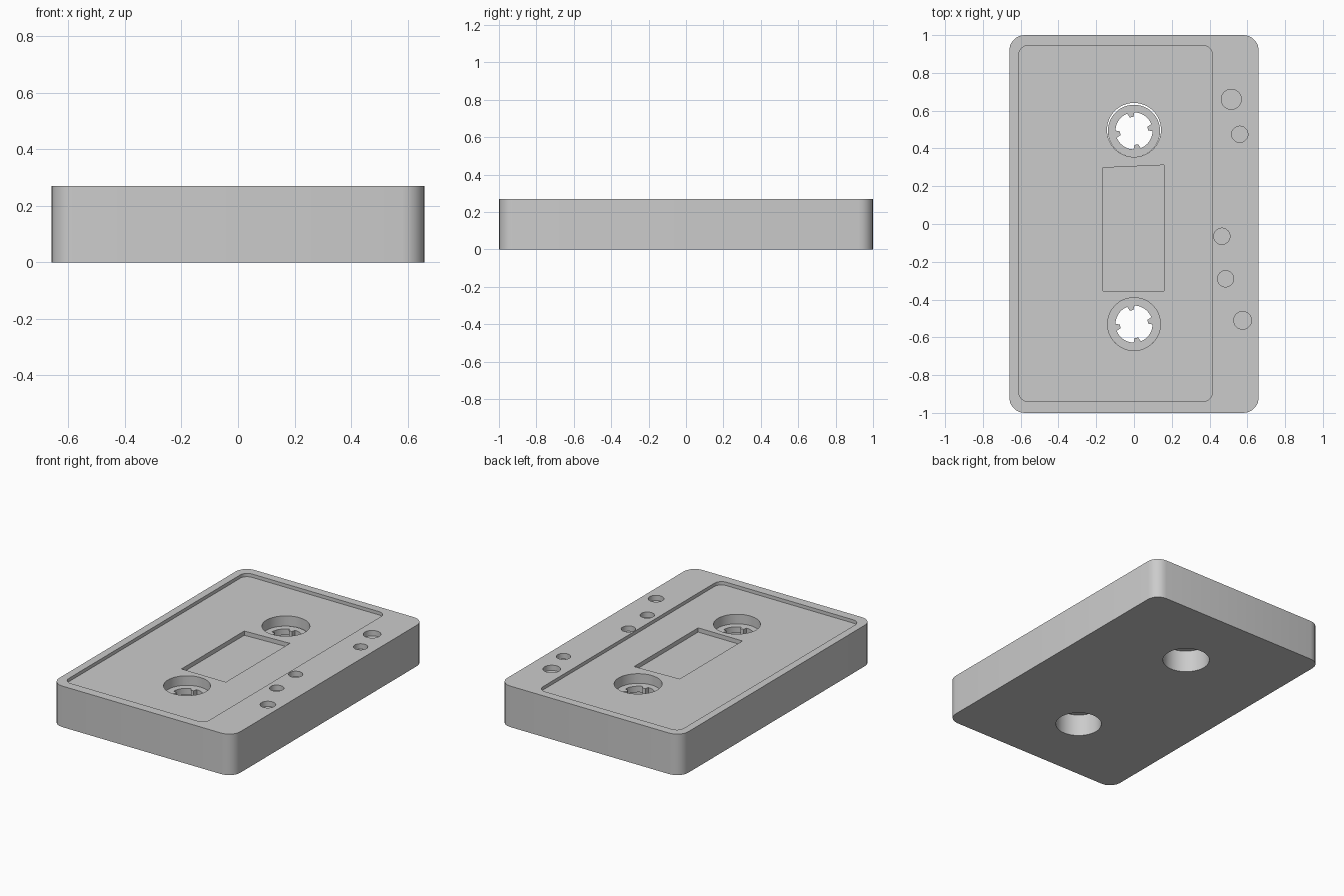
import bpy, bmesh
from math import cos, sin, pi, radians

if "Cube" in bpy.data.objects:
    bpy.data.objects.remove(bpy.data.objects["Cube"])

H = 0.27
LABEL_Z = 0.248


def circle(cx, cy, r, n=48):
    return [(cx + r * cos(2 * pi * i / n), cy + r * sin(2 * pi * i / n)) for i in range(n)]


def rounded_rect(x0, x1, y0, y1, r, seg=6):
    pts = []
    for cx, cy, start in ((x1 - r, y1 - r, 0), (x0 + r, y1 - r, 90),
                          (x0 + r, y0 + r, 180), (x1 - r, y0 + r, 270)):
        for i in range(seg + 1):
            a = radians(start + 90 * i / seg)
            pts.append((cx + r * cos(a), cy + r * sin(a)))
    return pts


def prism(name, outline, z0, z1):
    bm = bmesh.new()
    low = [bm.verts.new((x, y, z0)) for x, y in outline]
    top = [bm.verts.new((x, y, z1)) for x, y in outline]
    bm.faces.new(low[::-1])
    bm.faces.new(top)
    n = len(outline)
    for i in range(n):
        j = (i + 1) % n
        bm.faces.new((low[i], low[j], top[j], top[i]))
    mesh = bpy.data.meshes.new(name)
    bm.to_mesh(mesh)
    bm.free()
    ob = bpy.data.objects.new(name, mesh)
    bpy.context.collection.objects.link(ob)
    return ob


def select(ob):
    bpy.ops.object.select_all(action='DESELECT')
    ob.select_set(True)
    bpy.context.view_layer.objects.active = ob


def cut(ob, outline, z0, z1):
    cutter = prism("cutter", outline, z0, z1)
    cutter.hide_render = True
    mod = ob.modifiers.new("cut", 'BOOLEAN')
    mod.operation = 'DIFFERENCE'
    mod.solver = 'EXACT'
    mod.object = cutter
    select(ob)
    bpy.ops.object.modifier_apply(modifier=mod.name)
    bpy.data.objects.remove(cutter)


# Shell with rounded corners, label recess and window recess
body = prism("cassette_body", rounded_rect(-0.66, 0.66, -1, 1, 0.08, 5), 0, H)
cut(body, rounded_rect(-0.61, 0.415, -0.94, 0.945, 0.05), LABEL_Z, H + 0.1)
cut(body, [(-0.163, -0.355), (0.16, -0.355), (0.16, 0.312), (-0.163, 0.298)], 0.22, H + 0.1)

# Reel openings through the shell
for y, r in ((0.498, 0.143), (-0.53, 0.14)):
    cut(body, circle(0, y, r), -0.1, H + 0.1)

# Shallow round holes along the thick edge
for x, y, r in ((0.515, 0.66, 0.053), (0.56, 0.475, 0.043), (0.465, -0.065, 0.043),
                (0.485, -0.29, 0.043), (0.575, -0.51, 0.047)):
    cut(body, circle(x, y, r, 32), 0.235, H + 0.1)


# Reel rings: toothed bore inside a round rim
def ring(name, cy, r_out, z0, z1):
    n = 96
    bm = bmesh.new()
    rows = []
    for i in range(n):
        a = radians(10) + 2 * pi * i / n
        k = (i + 2) % 24
        r_in = 0.074 if k < 5 else 0.098
        rows.append([bm.verts.new((r * cos(a), cy + r * sin(a), z))
                     for r, z in ((r_in, z0), (r_out, z0), (r_out, z1), (r_in, z1))])
    for i in range(n):
        a, b = rows[i], rows[(i + 1) % n]
        for k in range(4):
            m = (k + 1) % 4
            bm.faces.new((a[k], b[k], b[m], a[m]))
    bmesh.ops.recalc_face_normals(bm, faces=bm.faces)
    mesh = bpy.data.meshes.new(name)
    bm.to_mesh(mesh)
    bm.free()
    ob = bpy.data.objects.new(name, mesh)
    bpy.context.collection.objects.link(ob)
    return ob


rings = [ring("reel_ring_upper", 0.493, 0.138, 0.145, 0.185),
         ring("reel_ring_lower", -0.53, 0.14, 0.145, 0.185)]

for ob in [body] + rings:
    select(ob)
    bpy.ops.object.shade_smooth_by_angle(angle=radians(30))
